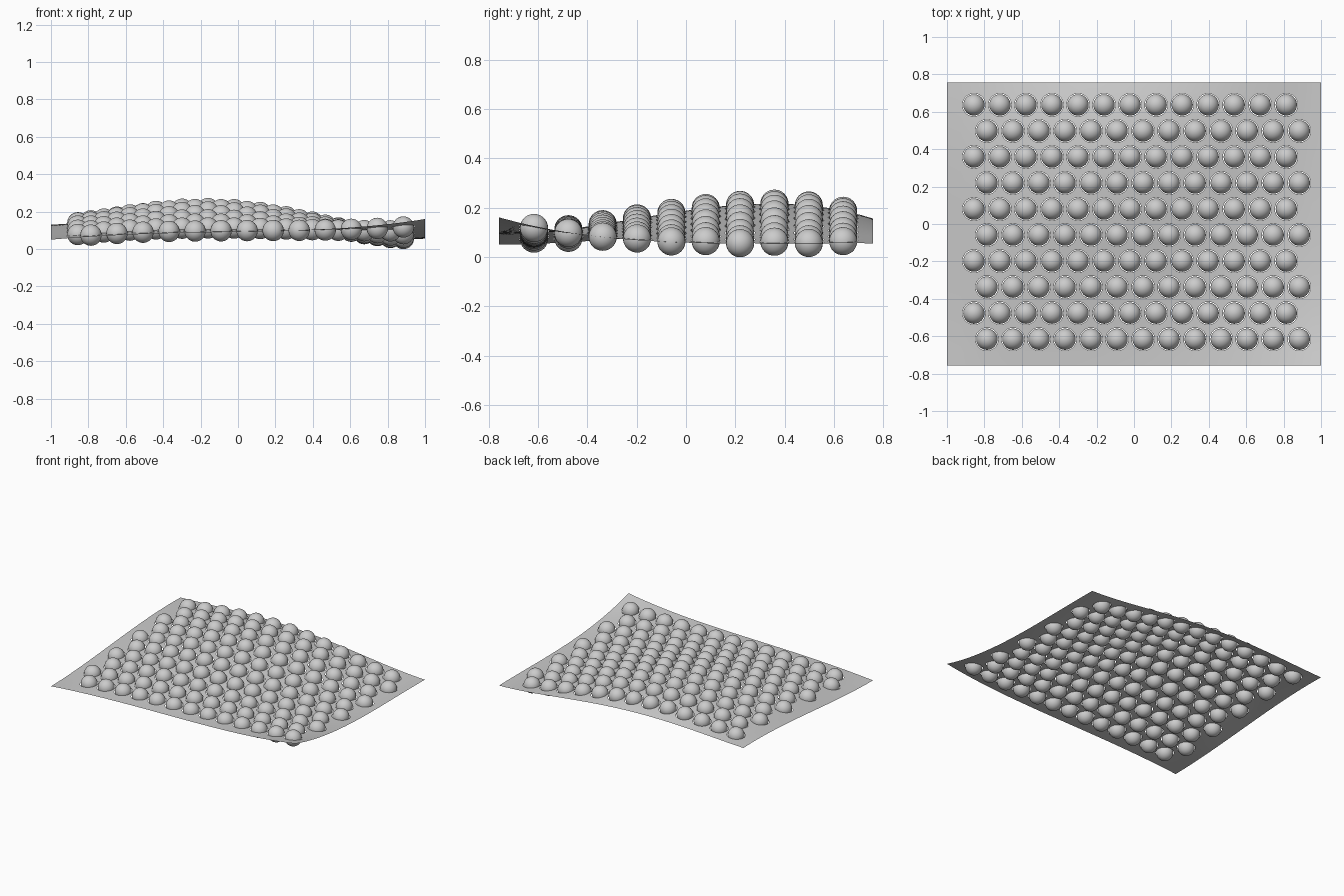
import bpy, bmesh, math
from mathutils import Matrix

if "Cube" in bpy.data.objects:
    bpy.data.objects.remove(bpy.data.objects["Cube"])

PITCH = 0.1392          # spacing of balls
N = 8                   # grid steps per cell
COLS, ROWS = 13, 10
R_BALL, R_HOLE = 0.057, 0.061
HX, HY = 1.0, 0.757
X0, Y0 = -0.856 - PITCH / 2, -0.616 - PITCH / 2
NODES_X = [-1, -0.5, 0, 0.5, 1]
NODES_Y = [-0.757, -0.25, 0.25, 0.757]
HEIGHTS = [[0.050, 0.080, 0.092, 0.108, 0.160],
           [0.075, 0.135, 0.144, 0.105, 0.072],
           [0.115, 0.190, 0.206, 0.120, 0.055],
           [0.128, 0.152, 0.148, 0.100, 0.055]]


def blend(nodes, values, t):
    """Smooth polynomial through a few nodes."""
    total = 0
    for i, a in enumerate(nodes):
        w = 1
        for j, b in enumerate(nodes):
            if i != j:
                w *= (t - b) / (a - b)
        total += w * values[i]
    return total


def height(x, y):
    return blend(NODES_Y, [blend(NODES_X, row, x) for row in HEIGHTS], y)


def finish(bm, name):
    for f in bm.faces:
        f.smooth = True
    me = bpy.data.meshes.new(name)
    bm.to_mesh(me)
    bm.free()
    ob = bpy.data.objects.new(name, me)
    bpy.context.collection.objects.link(ob)
    return ob


# Ball cells: staggered rows, (grid column, grid row) of each lower left corner
cells = [(c * N + (N // 2 if r % 2 == 0 else 0), r * N)
         for r in range(ROWS) for c in range(COLS)]


def centre(cell):
    s = PITCH / N
    return X0 + (cell[0] + N / 2) * s, Y0 + (cell[1] + N / 2) * s


# Wavy sheet with a round hole around every ball
step = PITCH / N
nx, ny = COLS * N + N // 2, ROWS * N
xs = {i: X0 + i * step for i in range(nx + 1)}
ys = {j: Y0 + j * step for j in range(ny + 1)}
xs[-1], xs[nx + 1] = -HX, HX
ys[-1], ys[ny + 1] = -HY, HY
taken = {(i + a, j + b) for i, j in cells for a in range(N) for b in range(N)}
bm = bmesh.new()
grid = {}


def vert(i, j):
    if (i, j) not in grid:
        grid[i, j] = bm.verts.new((xs[i], ys[j], height(xs[i], ys[j])))
    return grid[i, j]


for i in range(-1, nx + 1):
    for j in range(-1, ny + 1):
        if (i, j) not in taken:
            bm.faces.new([vert(i, j), vert(i + 1, j),
                          vert(i + 1, j + 1), vert(i, j + 1)])
border = ([(k, 0) for k in range(N)] + [(N, k) for k in range(N)]
          + [(N - k, N) for k in range(N)] + [(0, N - k) for k in range(N)])
for cell in cells:
    cx, cy = centre(cell)
    outer, inner = [], []
    for a, b in border:
        ang = math.atan2(b - N / 2, a - N / 2)
        x, y = cx + R_HOLE * math.cos(ang), cy + R_HOLE * math.sin(ang)
        outer.append(vert(cell[0] + a, cell[1] + b))
        inner.append(bm.verts.new((x, y, height(x, y))))
    for k in range(len(border)):
        m = (k + 1) % len(border)
        bm.faces.new([outer[k], outer[m], inner[m], inner[k]])
finish(bm, "wavy_sheet")

# Balls seated half way through the sheet
bm = bmesh.new()
for cell in cells:
    x, y = centre(cell)
    bmesh.ops.create_uvsphere(bm, u_segments=24, v_segments=16, radius=R_BALL,
                              matrix=Matrix.Translation((x, y, height(x, y))))
finish(bm, "balls")
